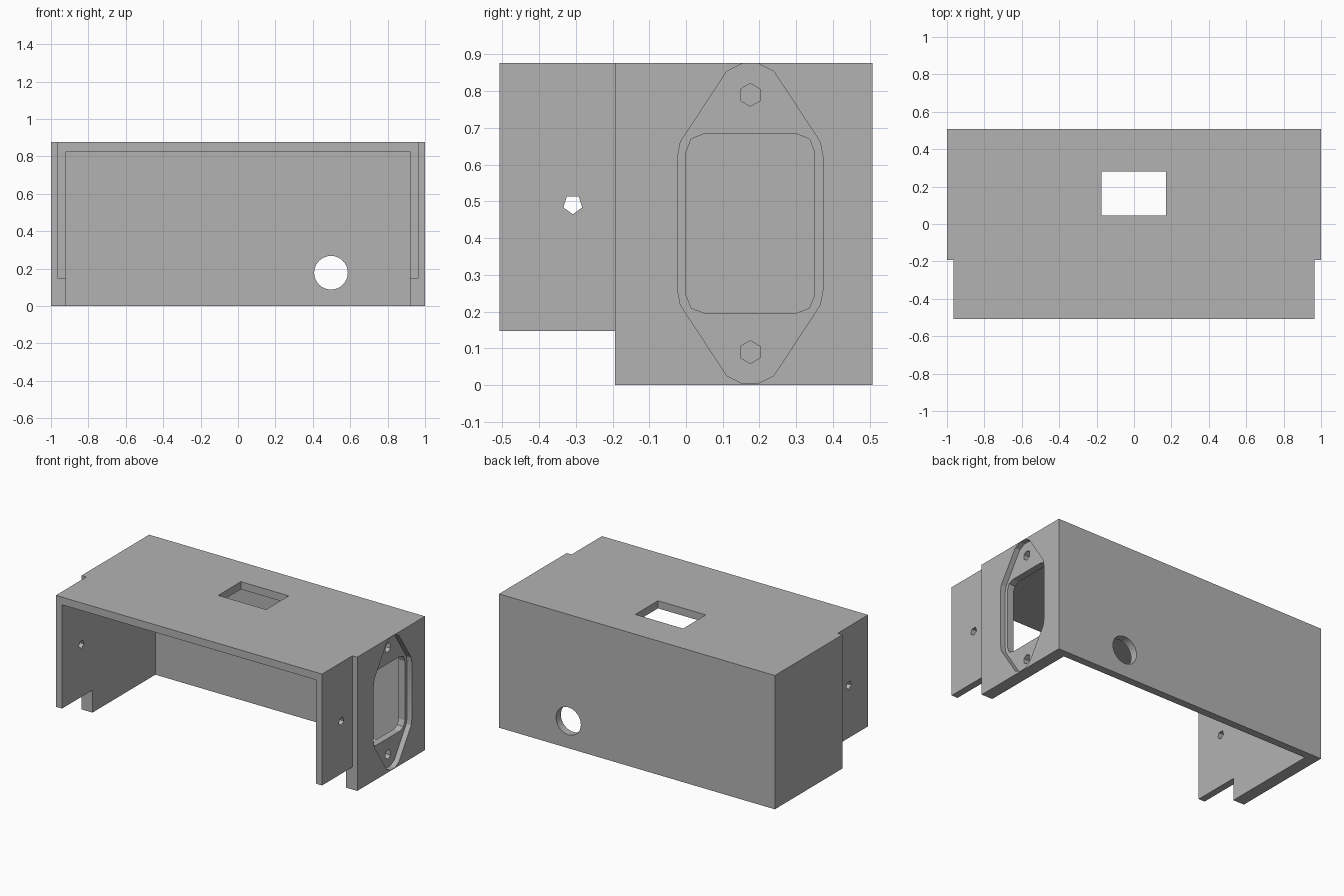
import bpy
import bmesh
from math import cos, sin, pi, radians
from mathutils import Vector

if "Cube" in bpy.data.objects:
    bpy.data.objects.remove(bpy.data.objects["Cube"])

# Main dimensions
HALF_Y, HEIGHT = 0.508, 0.877
INNER_X, LIP_X = 0.92, 0.965      # inside of side walls, stepped-in outer face
WALL = 0.05                       # roof and back wall
STEP_Y, STEP_Z = -0.193, 0.147    # where the side walls step
INLET_Y, INLET_Z = 0.175, 0.44

grey = bpy.data.materials.new("plain grey")
grey.use_nodes = True
colour = (0.45, 0.45, 0.45, 1)
grey.diffuse_color = colour
grey.node_tree.nodes["Principled BSDF"].inputs["Base Color"].default_value = colour


def prism(name, outline, axis, start, end):
    """Extrude a closed 2D outline along x (outline = y,z) or y (outline = x,z)."""
    def place(u, v):
        return (start, u, v) if axis == "x" else (u, start, v)
    bm = bmesh.new()
    face = bm.faces.new([bm.verts.new(place(u, v)) for u, v in outline])
    new = bmesh.ops.extrude_face_region(bm, geom=[face])["geom"]
    shift = Vector((end - start, 0, 0) if axis == "x" else (0, end - start, 0))
    bmesh.ops.translate(bm, vec=shift,
                        verts=[g for g in new if isinstance(g, bmesh.types.BMVert)])
    bmesh.ops.recalc_face_normals(bm, faces=bm.faces)
    mesh = bpy.data.meshes.new(name)
    bm.to_mesh(mesh)
    bm.free()
    mesh.materials.append(grey)
    obj = bpy.data.objects.new(name, mesh)
    bpy.context.scene.collection.objects.link(obj)
    return obj


def rect(u0, u1, v0, v1):
    return [(u0, v0), (u1, v0), (u1, v1), (u0, v1)]


def polygon(u, v, radius, sides, turn=0.0):
    return [(u + radius * cos(turn + 2 * pi * i / sides),
             v + radius * sin(turn + 2 * pi * i / sides)) for i in range(sides)]


def four_way(u, v, quarter):
    """Mirror a quarter outline (right side up to the top) into a full loop."""
    half = quarter + [(-a, b) for a, b in reversed(quarter)]
    full = half + [(-a, -b) for a, b in half]
    return [(u + a, v + b) for a, b in full]


def cut(body, cutter):
    cutter.hide_render = True
    mod = body.modifiers.new(cutter.name, "BOOLEAN")
    mod.operation, mod.solver, mod.object = "DIFFERENCE", "EXACT", cutter
    bpy.context.view_layer.objects.active = body
    bpy.ops.object.modifier_apply(modifier=mod.name)
    bpy.data.objects.remove(cutter)


# Housing block, hollowed so that the front and the underside are open
housing = prism("housing", rect(-1, 1, 0, HEIGHT), "y", -HALF_Y, HALF_Y)
cut(housing, prism("cavity", rect(-INNER_X, INNER_X, -1, HEIGHT - WALL),
                   "y", -1, HALF_Y - WALL))

# Stepped front of both side walls: thinner, raised, with a screw hole
for side in (-1, 1):
    cut(housing, prism("side_step", rect(-1, STEP_Y, -1, 2), "x", side * LIP_X, side * 1.2))
    cut(housing, prism("leg_notch", rect(-1, STEP_Y, -1, STEP_Z), "x", side * 0.8, side * 1.2))
    cut(housing, prism("side_screw_hole", polygon(-0.308, 0.492, 0.027, 5, -pi / 2),
                       "x", side * 0.8, side * 1.2))

# Roof opening
cut(housing, prism("roof_opening", rect(-0.175, 0.172, HEIGHT - 0.2, 1.2), "y", 0.045, 0.28))

# Round cable hole in the back wall
cut(housing, prism("cable_hole", polygon(0.497, 0.178, 0.09, 32), "y", 0.3, 0.8))

# Power inlet: shallow flange recess, rounded window and two screw holes
flange = [(0.198, 0.18), (0.19, 0.222), (0.064, 0.414), (0.022, 0.435)]
window = [(0.175, 0.194), (0.161, 0.23), (0.125, 0.244)]
cut(housing, prism("flange_recess", four_way(INLET_Y, INLET_Z, flange), "x", LIP_X, 1.2))
cut(housing, prism("inlet_window", four_way(INLET_Y, INLET_Z, window), "x", 0.8, 1.2))
for offset in (-0.35, 0.35):
    cut(housing, prism("inlet_screw_hole",
                       polygon(INLET_Y, INLET_Z + offset, 0.031, 6, pi / 2), "x", 0.8, 1.2))

# Smooth only the round cable hole, all other edges stay sharp
bpy.ops.object.select_all(action="DESELECT")
housing.select_set(True)
bpy.context.view_layer.objects.active = housing
bpy.ops.object.shade_smooth_by_angle(angle=radians(15))
